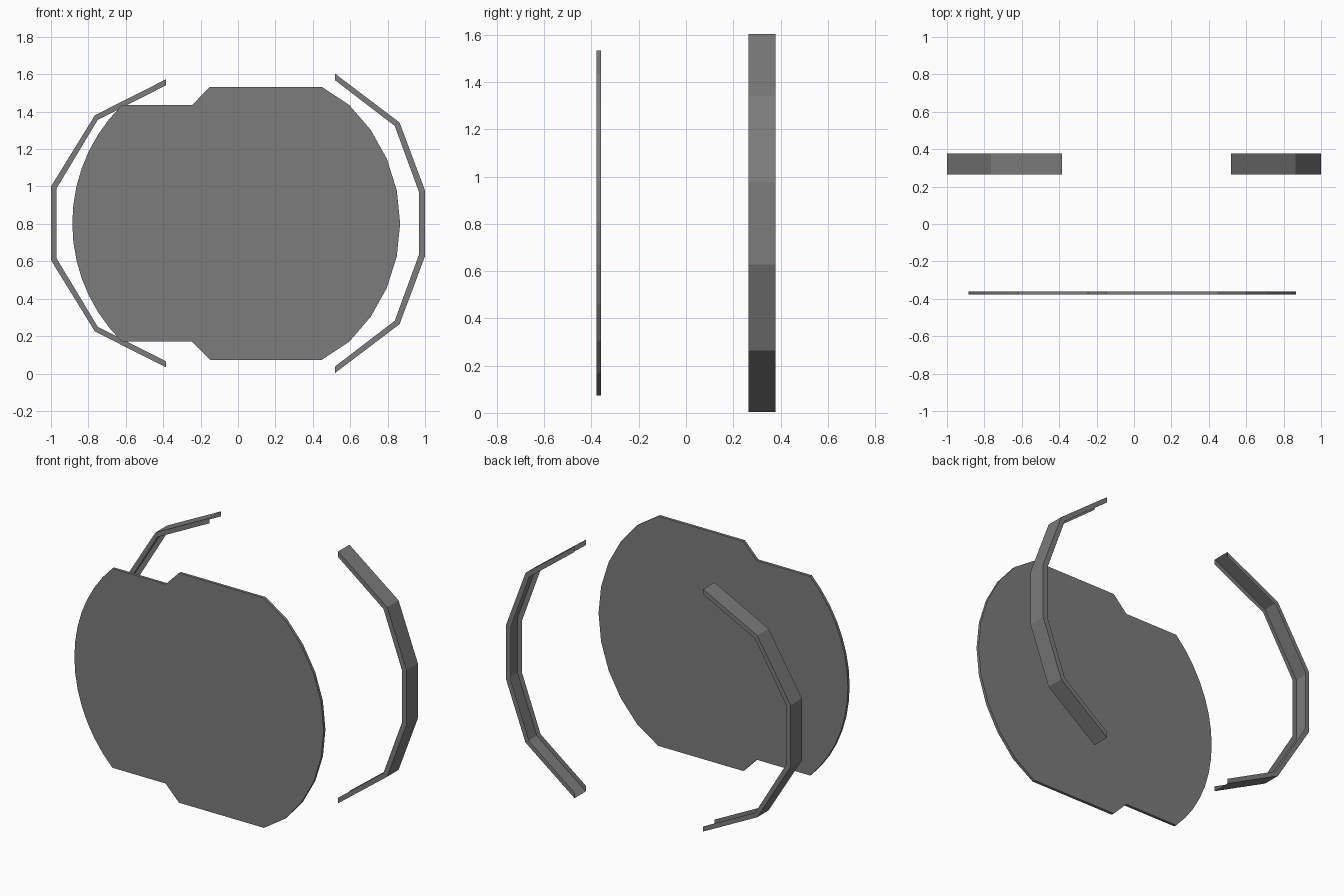
import bpy, bmesh, math

if "Cube" in bpy.data.objects:
    bpy.data.objects.remove(bpy.data.objects["Cube"])

ZC = 0.803  # height of the horizontal symmetry line

dark = bpy.data.materials.new("dark_grey")
dark.diffuse_color = (0.2, 0.2, 0.2, 1)
dark.use_nodes = True
dark.node_tree.nodes["Principled BSDF"].inputs["Base Color"].default_value = dark.diffuse_color


def make_object(name, bm):
    mesh = bpy.data.meshes.new(name)
    bm.to_mesh(mesh)
    bm.free()
    mesh.materials.append(dark)
    obj = bpy.data.objects.new(name, mesh)
    bpy.context.collection.objects.link(obj)
    return obj


def mirrored(half):
    """Complete a top-half path with its reflection about ZC."""
    return half + [(x, 2 * ZC - z) for x, z in reversed(half)]


def arc(cx, r, a0, a1, n):
    return [(cx + r * math.cos(math.radians(a0 + (a1 - a0) * i / n)),
             ZC + r * math.sin(math.radians(a0 + (a1 - a0) * i / n)))
            for i in range(n + 1)]


# Front plate: round disc with stepped flats at top and bottom
def front_plate():
    right = arc(-0.005, 0.872, -58.2, 58.2, 10)
    right[0], right[-1] = (0.447, 0.073), (0.447, 1.533)
    left = arc(0.0, 0.886, 134.4, 225.6, 14)
    outline = (right + [(-0.15, 1.533), (-0.245, 1.436)] + left
               + [(-0.245, 0.17), (-0.15, 0.073)])
    bm = bmesh.new()
    face = bm.faces.new([bm.verts.new((x, -0.378, z)) for x, z in outline])
    ext = bmesh.ops.extrude_face_region(bm, geom=[face])
    verts = [v for v in ext["geom"] if isinstance(v, bmesh.types.BMVert)]
    bmesh.ops.translate(bm, vec=(0, 0.018, 0), verts=verts)
    bmesh.ops.recalc_face_normals(bm, faces=bm.faces)
    make_object("front_plate", bm)


# Rear side bands: thin sheet channels, open on the inside and at the ends
def side_band(name, outer_half, inner_half, flip):
    outer, inner = mirrored(outer_half), mirrored(inner_half)
    y0, y1 = 0.264, 0.378
    bm = bmesh.new()
    rows = []
    for (xo, zo), (xi, zi) in zip(outer, inner):
        rows.append([bm.verts.new(p) for p in
                     ((xi, y0, zi), (xo, y0, zo), (xo, y1, zo), (xi, y1, zi))])
    for a, b in zip(rows, rows[1:]):
        for k in range(3):
            quad = [a[k], a[k + 1], b[k + 1], b[k]]
            bm.faces.new(quad[::-1] if flip else quad)
    make_object(name, bm)


front_plate()
side_band("left_band",
          [(-0.385, 1.573), (-0.765, 1.381), (-1.0, 1.0)],
          [(-0.385, 1.541), (-0.75, 1.356), (-0.97, 0.99)], False)
side_band("right_band",
          [(0.519, 1.603), (0.864, 1.342), (1.0, 0.978)],
          [(0.519, 1.568), (0.838, 1.324), (0.967, 0.972)], True)
